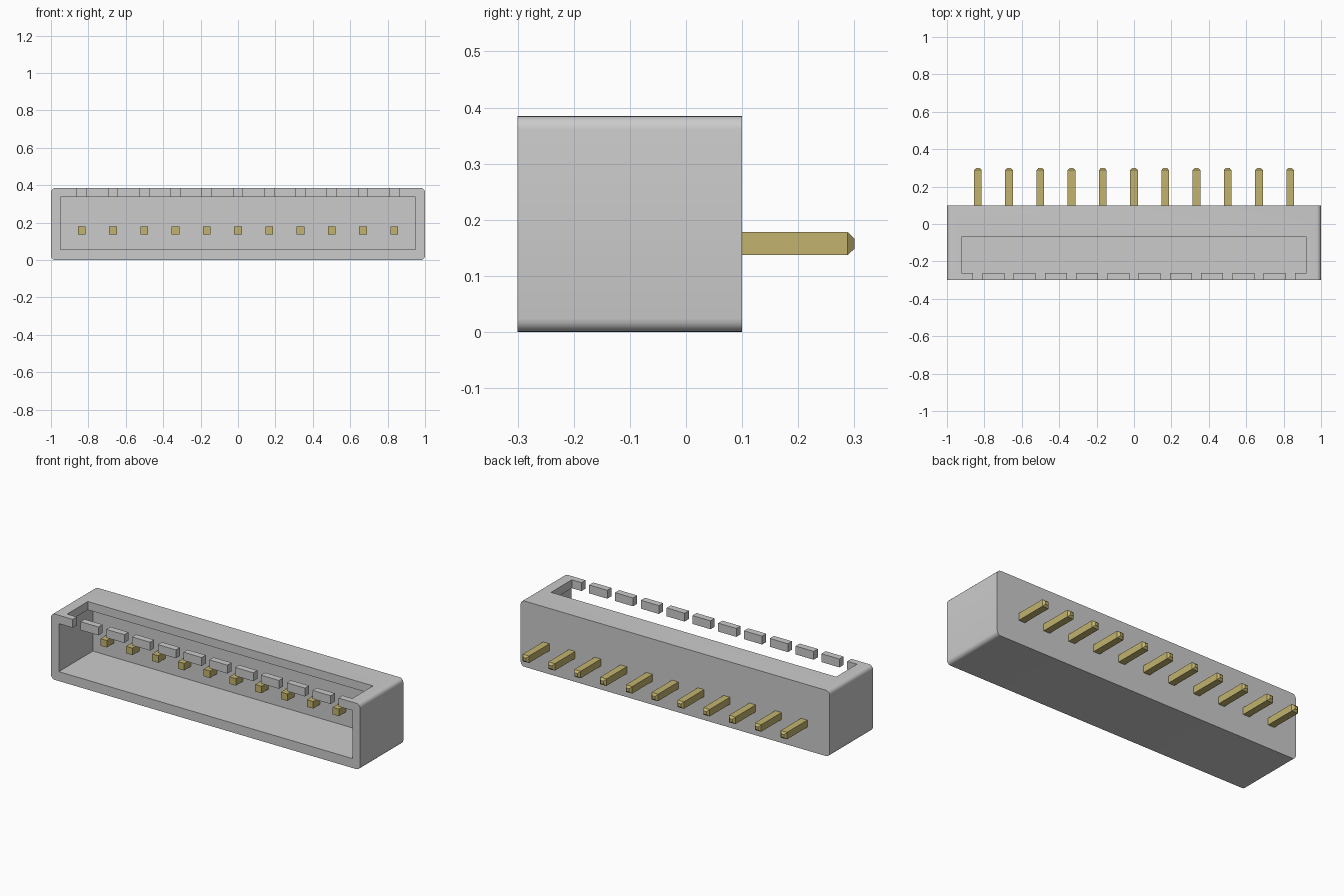
import bpy, bmesh
from mathutils import Vector

if "Cube" in bpy.data.objects:
    bpy.data.objects.remove(bpy.data.objects["Cube"], do_unlink=True)

PIN_COUNT = 11
PITCH = 0.167
GAP = 0.05
WALL_TOP, CAVITY_TOP = 0.385, 0.336


def make_material(name, rgb):
    mat = bpy.data.materials.new(name)
    mat.use_nodes = True
    mat.diffuse_color = (*rgb, 1)
    mat.node_tree.nodes["Principled BSDF"].inputs["Base Color"].default_value = (*rgb, 1)
    return mat


def box(name, low, high, mat=None, edit=None):
    """Axis-aligned box between two corners, with an optional bmesh edit."""
    low, high = Vector(low), Vector(high)
    bm = bmesh.new()
    bmesh.ops.create_cube(bm, size=1)
    for v in bm.verts:
        v.co = (low + high) / 2 + v.co * (high - low)
    if edit:
        edit(bm)
    mesh = bpy.data.meshes.new(name)
    bm.to_mesh(mesh)
    bm.free()
    obj = bpy.data.objects.new(name, mesh)
    bpy.context.collection.objects.link(obj)
    if mat:
        mesh.materials.append(mat)
    return obj


def round_long_edges(bm):
    """Round the four edges that run front to back."""
    edges = [e for e in bm.edges if abs(e.verts[0].co.y - e.verts[1].co.y) > 0.1]
    bmesh.ops.bevel(bm, geom=edges, offset=0.024, segments=5, profile=0.5,
                    affect='EDGES')


def taper_tip(bm):
    """Extrude the rear end of a pin into a short blunt point."""
    end = max(bm.faces, key=lambda f: f.calc_center_median().y)
    tip = bmesh.ops.extrude_discrete_faces(bm, faces=[end])["faces"][0]
    centre = tip.calc_center_median()
    for v in tip.verts:
        v.co = centre + (v.co - centre) * 0.45
        v.co.y += 0.012


def cut(target, low, high):
    cutter = box("cutter", low, high)
    cutter.hide_render = True
    mod = target.modifiers.new("cut", 'BOOLEAN')
    mod.operation, mod.solver, mod.object = 'DIFFERENCE', 'EXACT', cutter
    bpy.context.view_layer.objects.active = target
    bpy.ops.object.modifier_apply(modifier=mod.name)
    bpy.data.objects.remove(cutter, do_unlink=True)


grey = make_material("light grey plastic", (0.6, 0.6, 0.6))
gold = make_material("gold metal", (0.54, 0.45, 0.157))

# Housing: rounded block, hollow from the front, with a window in the top
housing = box("housing", (-1, -0.3, 0), (1, 0.1, WALL_TOP), grey, round_long_edges)
lip_end = (PIN_COUNT - 1) / 2 * PITCH + GAP / 2
cut(housing, (-0.95, -0.4, 0.055), (0.95, 0.015, CAVITY_TOP))
cut(housing, (-0.923, -0.262, 0.3), (0.923, -0.07, 0.5))
cut(housing, (-lip_end, -0.4, 0.3), (lip_end, -0.2, 0.5))
bpy.ops.object.select_all(action='DESELECT')
housing.select_set(True)
bpy.context.view_layer.objects.active = housing
bpy.ops.object.shade_smooth_by_angle(angle=0.6)

# Pins through the rear wall, and the lip teeth standing between them
for i in range(PIN_COUNT):
    x = (i - (PIN_COUNT - 1) / 2) * PITCH
    box(f"pin_{i + 1}", (x - 0.0205, -0.05, 0.137), (x + 0.0205, 0.288, 0.178),
        gold, taper_tip)
    if i < PIN_COUNT - 1:
        box(f"lip_tooth_{i + 1}", (x + GAP / 2, -0.3, CAVITY_TOP),
            (x + PITCH - GAP / 2, -0.262, WALL_TOP), grey)
